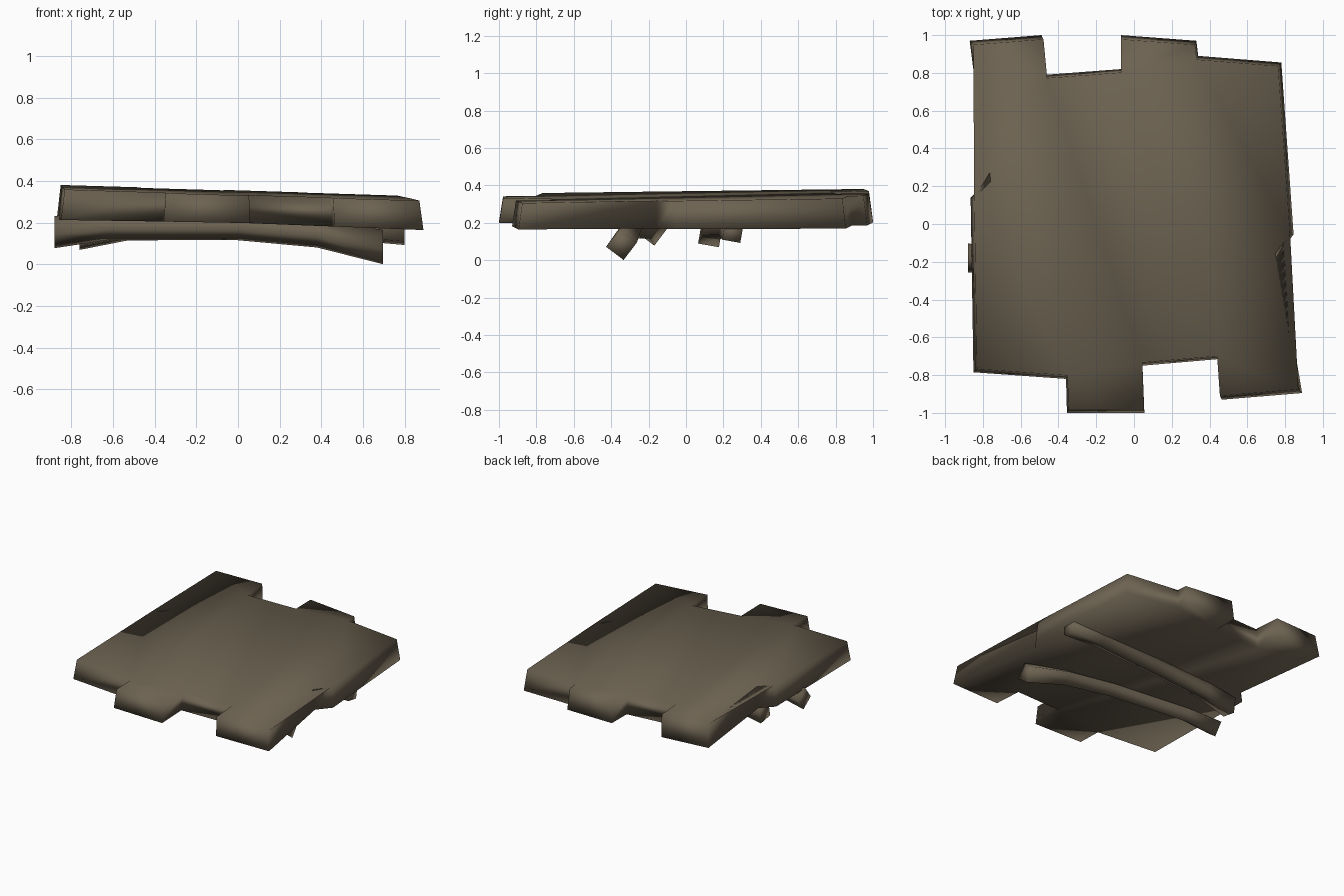
import bpy, bmesh, math
from mathutils import Vector

if "Cube" in bpy.data.objects:
    bpy.data.objects.remove(bpy.data.objects["Cube"])

wood = bpy.data.materials.new("weathered_brown_wood")
wood.diffuse_color = (0.15, 0.122, 0.082, 1)
wood.use_nodes = True
wood.node_tree.nodes["Principled BSDF"].inputs["Base Color"].default_value = wood.diffuse_color


def finish(bm, name):
    bmesh.ops.triangulate(bm, faces=[f for f in bm.faces if len(f.verts) > 4])
    bmesh.ops.recalc_face_normals(bm, faces=bm.faces)
    mesh = bpy.data.meshes.new(name)
    bm.to_mesh(mesh)
    bm.free()
    mesh.materials.append(wood)
    for p in mesh.polygons:
        p.use_smooth = True
    ob = bpy.data.objects.new(name, mesh)
    bpy.context.collection.objects.link(ob)
    return ob


# Plank deck: stepped outline, clockwise from back left
outline = [(-.87, .97), (-.49, 1), (-.47, .79), (-.07, .82), (-.07, 1),
           (.33, .97), (.34, .89), (.78, .855), (.845, -.055), (.765, -.16),
           (.89, -.895), (.465, -.93), (.45, -.715), (.045, -.75), (.055, -1),
           (-.355, -1), (-.36, -.82), (-.85, -.785), (-.865, .14), (-.775, .23)]
# the four skewed planks share their long seams
planks = [(0, 1, 2, 16, 17, 18, 19), (2, 3, 13, 14, 15, 16),
          (3, 4, 5, 6, 12, 13), (6, 7, 8, 9, 10, 11, 12)]
bm = bmesh.new()
bottom = [bm.verts.new((x, y, .2 - .015 * x - .025 * max(0, x))) for x, y in outline]
top = [bm.verts.new((x * .978, y * .978, .343 - .03 * x + .012 * y)) for x, y in outline]
for p in planks:
    bm.faces.new([top[i] for i in reversed(p)])
    bm.faces.new([bottom[i] for i in p])
n = len(outline)
for i in range(n):
    j = (i + 1) % n
    bm.faces.new((top[i], top[j], bottom[j], bottom[i]))
finish(bm, "plank_deck")


# Bent square beams underneath, set on edge
def beam(name, stations, turn):
    bm = bmesh.new()
    rings = []
    for x, y, z, r in stations:
        ring = []
        for k in range(4):
            a = math.radians(turn + 90 * k)
            ring.append(bm.verts.new((x, y + r * math.cos(a), z + r * math.sin(a))))
        rings.append(ring)
    for a, b in zip(rings, rings[1:]):
        for k in range(4):
            m = (k + 1) % 4
            bm.faces.new((a[k], a[m], b[m], b[k]))
    bm.faces.new(rings[0])
    bm.faces.new(rings[-1])
    finish(bm, name)


beam("front_beam", [(-.88, -.18, .155, .078), (-.63, -.2, .18, .065),
                    (0, -.27, .18, .065), (.38, -.31, .15, .07),
                    (.695, -.345, .083, .083)], 8)
beam("back_beam", [(-.76, .13, .135, .08), (-.53, .145, .17, .068),
                   (0, .19, .172, .065), (.5, .23, .172, .065),
                   (.8, .25, .15, .07)], 35)
